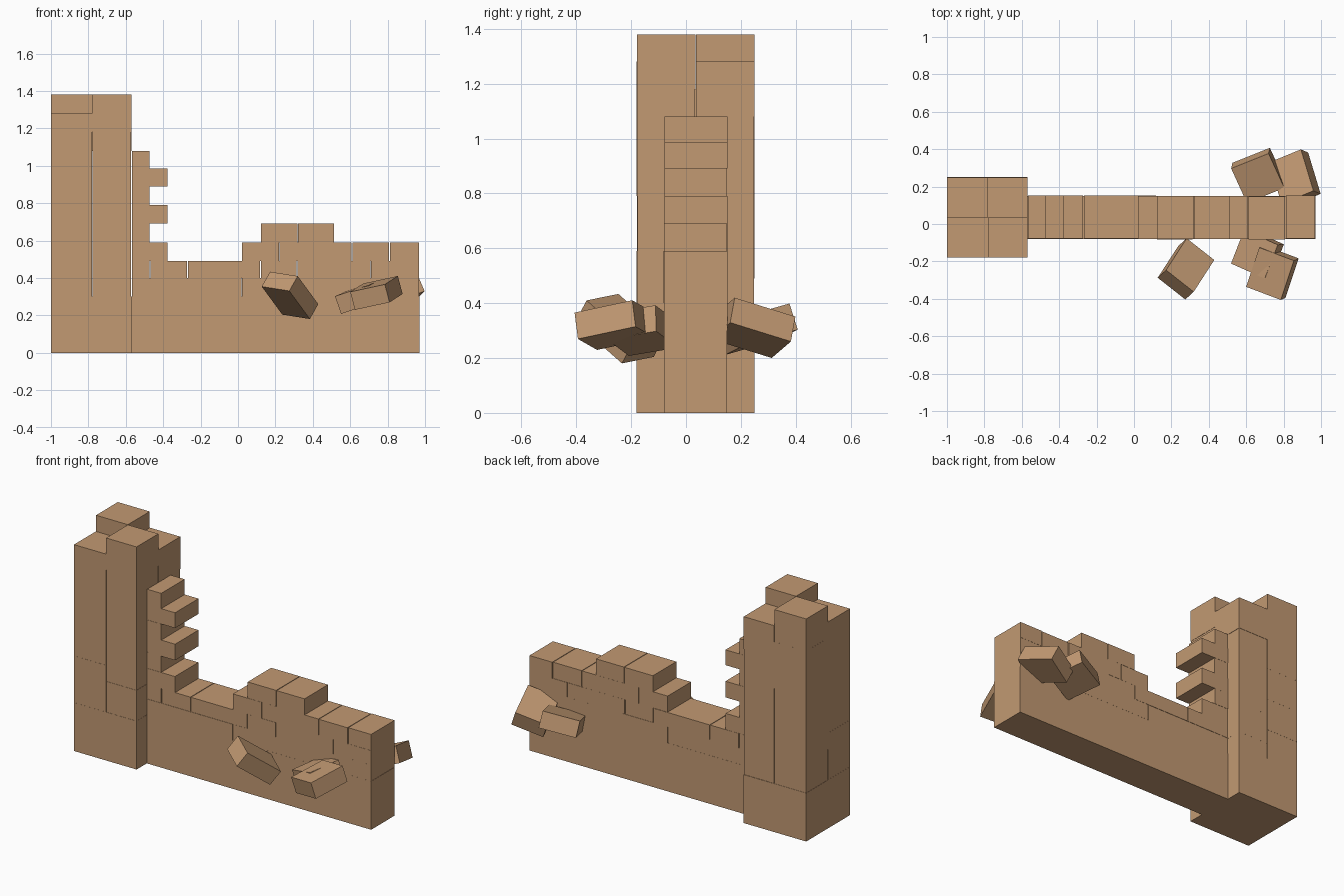
import bpy
import random
from mathutils import Matrix, Vector

random.seed(4)
if "Cube" in bpy.data.objects:
    bpy.data.objects.remove(bpy.data.objects["Cube"])

stone = bpy.data.materials.new("sandy brown stone")
COLOR = (0.54, 0.32, 0.17, 1)
stone.diffuse_color = COLOR
stone.use_nodes = True
stone.node_tree.nodes["Principled BSDF"].inputs["Base Color"].default_value = COLOR


def place(name, matrix):
    """Unit cube shaped by a matrix."""
    bpy.ops.mesh.primitive_cube_add(size=1)
    obj = bpy.context.object
    obj.name = name
    obj.data.transform(matrix)
    obj.data.materials.append(stone)
    return obj


def block(name, low, high):
    low, high = Vector(low), Vector(high)
    size = high - low
    return place(name, Matrix.Translation((low + high) / 2) @ Matrix.Diagonal((*size, 1)))


def fallen_block(name, center, edge_a, edge_b, thickness=0.1):
    """Tilted block spanned by two edges and their normal."""
    a, b = Vector(edge_a), Vector(edge_b)
    b = b - a * (a.dot(b) / a.dot(a))
    n = a.cross(b)
    if n.z < 0:
        a, n = -a, -n
    n = n.normalized() * thickness
    m = Matrix((a, b, n)).transposed().to_4x4()
    return place(name, Matrix.Translation(center) @ m)


GAP = 0.002
LEFT, MID_X, RIGHT = -1.0, -0.78, -0.57
FRONT, MID_Y, BACK = -0.18, 0.035, 0.25

# Tower: solid foot with four staggered stacks above it
block("tower_foot", (LEFT, FRONT, 0), (RIGHT, BACK, 0.3))
high_levels = (0.3, 0.49, 0.69, 0.89, 1.18, 1.38)
low_levels = (0.3, 0.4, 0.59, 0.79, 1.08, 1.28)
quadrants = {
    "front_left": (LEFT, MID_X, FRONT, MID_Y, high_levels),
    "front_right": (MID_X, RIGHT, FRONT, MID_Y, high_levels),
    "back_left": (LEFT, MID_X, MID_Y, BACK, high_levels),
    "back_right": (MID_X, RIGHT, MID_Y, BACK, high_levels),
}
for name, (x0, x1, y0, y1, levels) in quadrants.items():
    if name in ("front_left", "back_right"):
        levels = low_levels
    for z0, z1 in zip(levels, levels[1:]):
        j = random.uniform(0, 0.003)
        block("tower_block_" + name, (x0 + j, y0 + j, z0), (x1 - j, y1 - j, z1))

# Wall: solid foot, then courses given as bottom, top and joint positions
block("wall_foot", (RIGHT, -0.08, 0), (0.97, 0.15, 0.3))
courses = [
    (0.3, 0.4, (RIGHT, 0.02, 0.97)),
    (0.4, 0.49, (RIGHT, -0.47, -0.27, 0.12, 0.315, 0.71, 0.97)),
    (0.49, 0.59, (RIGHT, -0.375)),
    (0.49, 0.59, (0.02, 0.22, 0.61, 0.81, 0.97)),
    (0.59, 0.69, (RIGHT, -0.47)),
    (0.59, 0.69, (0.12, 0.32, 0.515)),
    (0.69, 0.79, (RIGHT, -0.375)),
    (0.79, 0.89, (RIGHT, -0.47)),
    (0.89, 0.985, (RIGHT, -0.375)),
    (0.985, 1.08, (RIGHT, -0.47)),
]
for z0, z1, joints in courses:
    for x0, x1 in zip(joints, joints[1:]):
        j = random.uniform(-0.002, 0.002)
        block("wall_block", (x0 + GAP, -0.08 + j, z0), (x1 - GAP, 0.15 + j, z1))

# Loose blocks tumbled beside the wall
fallen_block("fallen_block_front", (0.278, -0.24, 0.307), (0.11, 0.17, -0.15), (0.145, -0.12, -0.02))
fallen_block("fallen_block_front_upper", (0.74, -0.26, 0.32), (0.185, -0.07, 0.04), (-0.07, -0.21, -0.045))
fallen_block("fallen_block_front_lower", (0.66, -0.16, 0.3), (0.18, -0.08, 0.06), (0.07, 0.18, 0.03))
fallen_block("fallen_block_back", (0.665, 0.26, 0.305), (0.2, 0.08, 0.04), (0.07, -0.19, -0.055))
fallen_block("fallen_block_back_end", (0.86, 0.245, 0.31), (0.17, 0.07, 0.06), (0.07, -0.22, 0.07))
